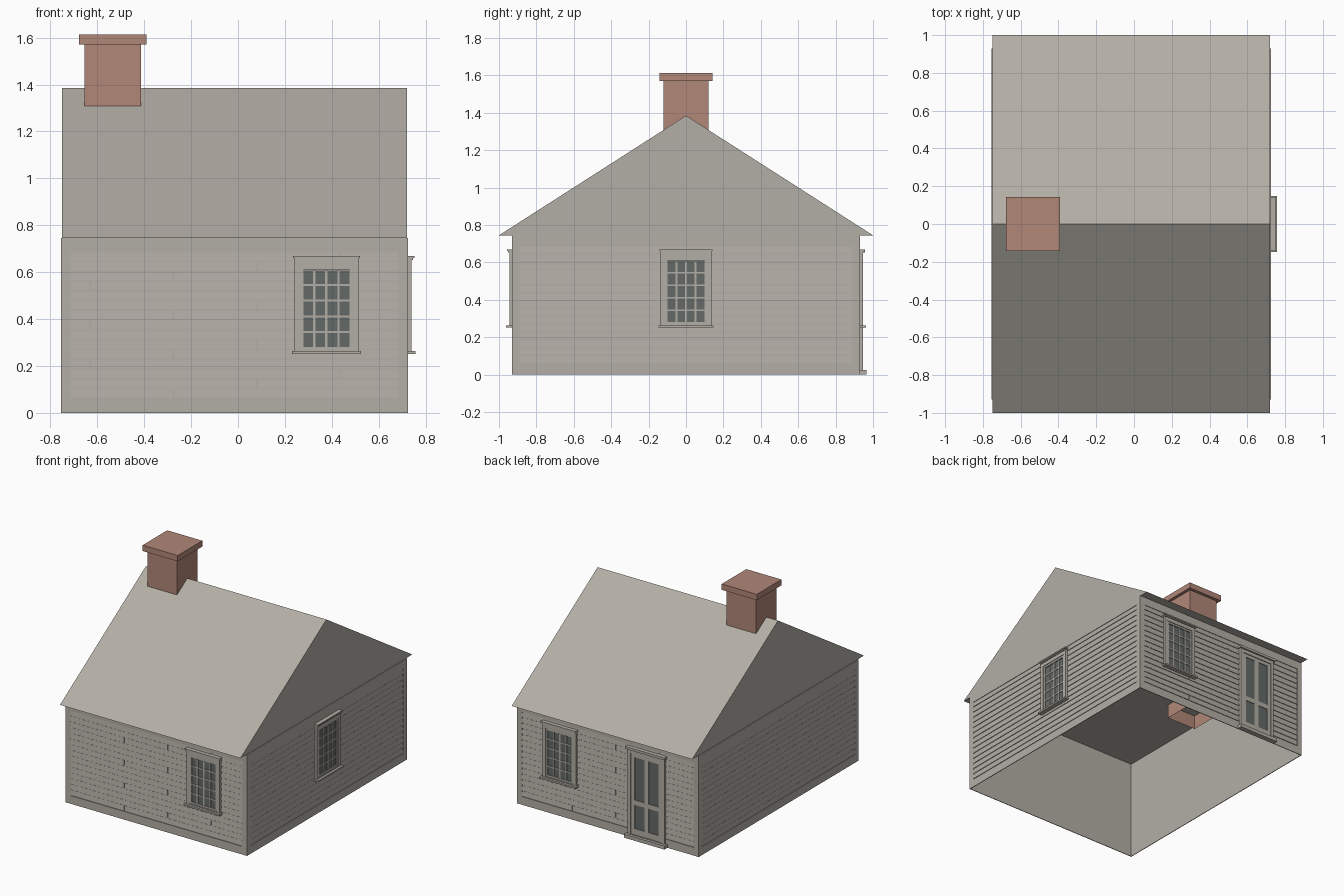
import bpy
import bmesh
from math import pi
from mathutils import Matrix

old = bpy.data.objects.get("Cube")
if old:
    bpy.data.objects.remove(old, do_unlink=True)


def material(name, r, g, b):
    m = bpy.data.materials.new(name)
    m.use_nodes = True
    m.diffuse_color = (r, g, b, 1)
    m.node_tree.nodes["Principled BSDF"].inputs["Base Color"].default_value = (r, g, b, 1)
    return m


GREY = material("weathered grey", 0.45, 0.425, 0.38)
BRICK = material("brick red", 0.44, 0.242, 0.186)
GLASS = material("dark glass", 0.127, 0.142, 0.135)

EAVE, RIDGE = 0.745, 1.385
LEFT, RIGHT, DEPTH = -0.75, 0.72, 0.925
TRIM = 0.005


def prism(bm, profile, u0, u1):
    """Extrude a (y, z) profile from u0 to u1 along x."""
    a = [bm.verts.new((u0, y, z)) for y, z in profile]
    b = [bm.verts.new((u1, y, z)) for y, z in profile]
    faces = [bm.faces.new(a), bm.faces.new(b)]
    for i in range(len(a)):
        j = (i + 1) % len(a)
        faces.append(bm.faces.new((a[i], a[j], b[j], b[i])))
    return faces


def box(bm, u0, u1, d0, d1, z0, z1):
    """Box on a wall: u across, d outward from the wall plane, z up."""
    return prism(bm, [(-d0, z0), (-d1, z0), (-d1, z1), (-d0, z1)], u0, u1)


def finish(name, bm, mat, place=Matrix()):
    bmesh.ops.recalc_face_normals(bm, faces=bm.faces)
    bm.transform(place)
    mesh = bpy.data.meshes.new(name)
    bm.to_mesh(mesh)
    bm.free()
    mesh.materials.append(mat)
    ob = bpy.data.objects.new(name, mesh)
    bpy.context.collection.objects.link(ob)
    return ob


def remove_faces(bm, test):
    bmesh.ops.delete(bm, geom=[f for f in bm.faces if test(f.calc_center_median())],
                     context="FACES_ONLY")


# Wall shell, open below and closed above by the roof's flat underside
bm = bmesh.new()
box(bm, LEFT, RIGHT, -DEPTH, DEPTH, 0, EAVE)
remove_faces(bm, lambda c: c.z < 0.001 or c.z > EAVE - 0.001)
finish("wall_shell", bm, GREY)

# Gabled roof
bm = bmesh.new()
prism(bm, [(-1, EAVE), (1, EAVE), (0, RIDGE)], LEFT, RIGHT)
finish("roof", bm, GREY)

# Chimney shaft, open at the foot, and its cap
bm = bmesh.new()
box(bm, -0.655, -0.413, -0.12, 0.12, 0.64, 1.57)
remove_faces(bm, lambda c: c.z < 0.65)
finish("chimney_shaft", bm, BRICK)
bm = bmesh.new()
box(bm, -0.677, -0.391, -0.143, 0.143, 1.57, 1.613)
finish("chimney_cap", bm, BRICK)


def siding(name, place, u0, u1, corner, joints):
    # Corner boards, skirt and frieze
    bm = bmesh.new()
    i0, i1 = u0 + 0.035, u1 - 0.035
    box(bm, u0 - corner, i0, 0, TRIM, 0, EAVE)
    box(bm, i1, u1 + corner, 0, TRIM, 0, EAVE)
    box(bm, i0, i1, 0, TRIM, 0, 0.06)
    box(bm, i0, i1, 0, TRIM, 0.685, EAVE)
    finish(name + "_trim", bm, GREY, place)

    # Overlapping boards, thicker at the lower edge
    bm = bmesh.new()
    rows = 15
    pitch = (0.685 - 0.06) / rows
    for i in range(rows):
        z = 0.06 + i * pitch
        profile = [(0, z + 0.005), (-0.0048, z + 0.005),
                   (-0.001, z + pitch), (0, z + pitch)]
        if joints:
            j = joints[i % len(joints)]
            spans = [(i0, j - 0.004), (j + 0.004, i1)]
        else:
            spans = [(i0, i1)]
        for a, b in spans:
            prism(bm, profile, a, b)
    finish(name + "_boards", bm, GREY, place)


def glazing(name, place, c, columns, rows, half, bar, depth):
    """Glass plate with bars between panes; rows lists (bottom, top) heights."""
    z0, z1 = rows[0][0], rows[-1][1]
    bm = bmesh.new()
    box(bm, c - half, c + half, 0.005, 0.009, z0, z1)
    finish(name + "_glass", bm, GLASS, place)
    bm = bmesh.new()
    pitch = (2 * half + bar) / columns
    for i in range(1, columns):
        u = c - half + i * pitch - bar
        box(bm, u, u + bar, 0.005, depth, z0, z1)
    for low, high in zip(rows, rows[1:]):
        box(bm, c - half, c + half, 0.005, depth, low[1], high[0])
    finish(name + "_bars", bm, GREY, place)


def surround(bm, c, outer, inner, z0, zi0, zi1, z1, d):
    box(bm, c - outer, c - inner, 0, d, z0, z1)
    box(bm, c + inner, c + outer, 0, d, z0, z1)
    box(bm, c - inner, c + inner, 0, d, z0, zi0)
    box(bm, c - inner, c + inner, 0, d, zi1, z1)


def window(name, place, c):
    bm = bmesh.new()
    surround(bm, c, 0.136, 0.112, 0.262, 0.268, 0.624, 0.652, 0.02)
    surround(bm, c, 0.112, 0.098, 0.268, 0.282, 0.61, 0.624, 0.015)
    box(bm, c - 0.143, c + 0.143, 0, 0.032, 0.66, 0.67)
    box(bm, c - 0.138, c + 0.138, 0, 0.026, 0.652, 0.66)
    box(bm, c - 0.147, c + 0.147, 0, 0.037, 0.251, 0.263)
    finish(name + "_frame", bm, GREY, place)
    pitch = 0.067
    rows = [(0.282 + i * pitch, 0.282 + i * pitch + 0.058) for i in range(5)]
    glazing(name, place, c, 4, rows, 0.098, 0.01, 0.013)


def door(name, place, c):
    bm = bmesh.new()
    surround(bm, c, 0.15, 0.125, 0.025, 0.03, 0.625, 0.652, 0.02)
    surround(bm, c, 0.125, 0.098, 0.03, 0.075, 0.6, 0.625, 0.014)
    box(bm, c - 0.16, c + 0.16, 0, 0.032, 0.652, 0.67)
    box(bm, c - 0.165, c + 0.165, 0, 0.04, 0, 0.026)
    finish(name + "_frame", bm, GREY, place)
    glazing(name, place, c, 2, [(0.075, 0.25), (0.285, 0.6)], 0.098, 0.035, 0.014)


def wall(x, y, turn):
    return Matrix.Translation((x, y, 0)) @ Matrix.Rotation(turn, 4, "Z")


front = wall(0, -DEPTH, 0)
back = wall(0, DEPTH, pi)
left_side = wall(RIGHT, 0, pi / 2)
right_side = wall(LEFT, 0, -pi / 2)
butts = [-0.275, 0.08, 0.435, -0.63]

siding("front_siding", front, LEFT, RIGHT, TRIM, butts)
siding("back_siding", back, -RIGHT, -LEFT, TRIM, butts)
siding("left_siding", left_side, -DEPTH, DEPTH, 0, None)
siding("right_siding", right_side, -DEPTH, DEPTH, 0, None)

window("front_window", front, 0.377)
window("left_window", left_side, 0)
window("back_window", back, -0.372)
door("back_door", back, 0.335)
